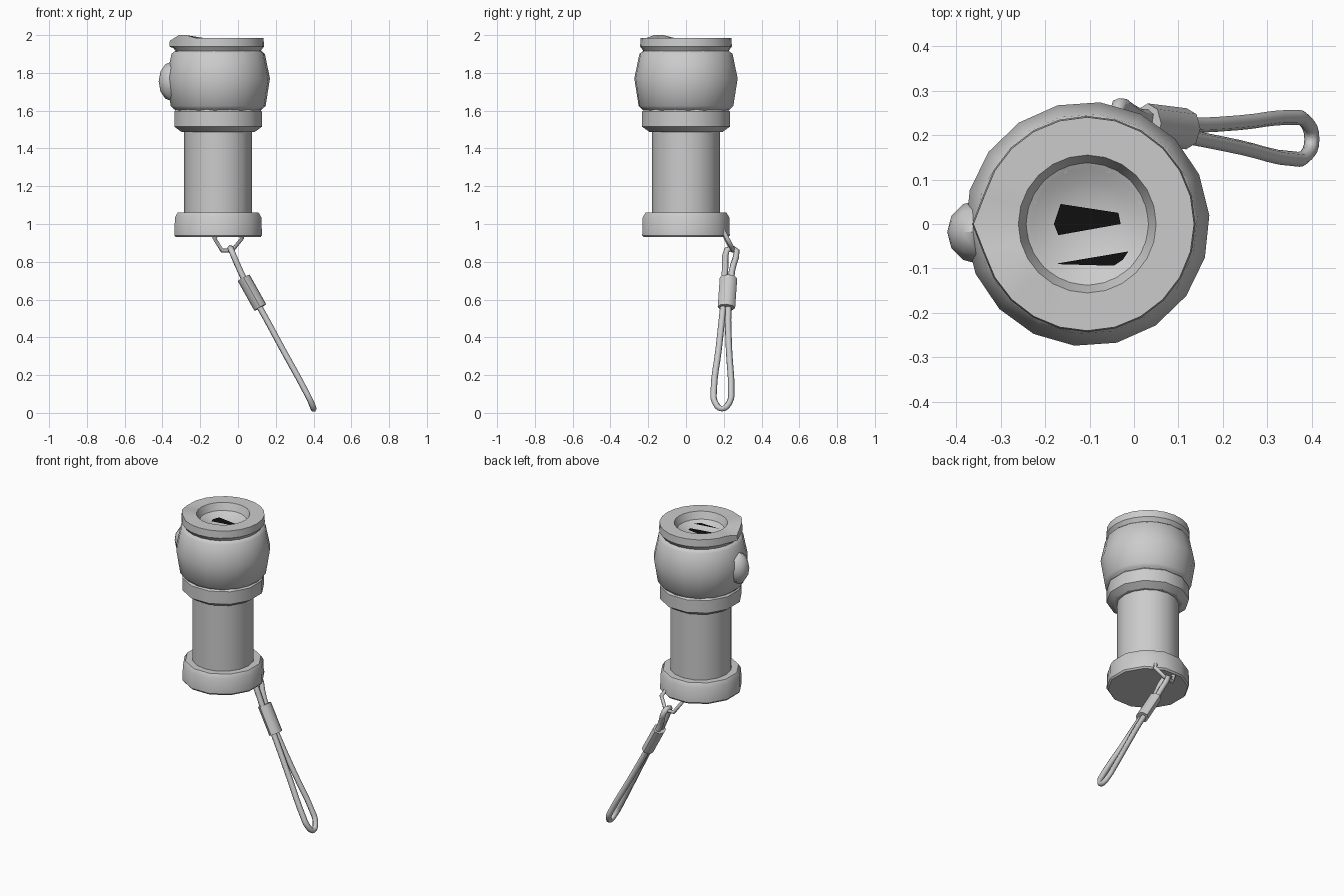
import bpy, bmesh, math
from mathutils import Vector

if "Cube" in bpy.data.objects:
    bpy.data.objects.remove(bpy.data.objects["Cube"])

CX, CY = -0.105, 0.0   # axis of the torch body


def finish(name, bm, angle=35):
    bmesh.ops.remove_doubles(bm, verts=bm.verts, dist=0.0004)
    bmesh.ops.recalc_face_normals(bm, faces=bm.faces)
    me = bpy.data.meshes.new(name)
    bm.to_mesh(me)
    bm.free()
    ob = bpy.data.objects.new(name, me)
    bpy.context.collection.objects.link(ob)
    bpy.ops.object.select_all(action='DESELECT')
    ob.select_set(True)
    bpy.context.view_layer.objects.active = ob
    bpy.ops.object.shade_smooth_by_angle(angle=math.radians(angle))
    return ob


def lathe(profile, sides, turn=0.0):
    """Revolve (radius, z) points around the torch axis."""
    bm = bmesh.new()
    rings = []
    for r, z in profile:
        rings.append([bm.verts.new((CX + r * math.cos(turn + math.tau * i / sides),
                                    CY + r * math.sin(turn + math.tau * i / sides), z))
                      for i in range(sides)])
    for a, b in zip(rings, rings[1:]):
        for i in range(sides):
            j = (i + 1) % sides
            bm.faces.new((a[i], a[j], b[j], b[i]))
    return bm


def cord(name, points, radius, cyclic):
    """Round tube through a few points."""
    cu = bpy.data.curves.new(name, 'CURVE')
    cu.dimensions = '3D'
    cu.bevel_depth = radius
    cu.bevel_resolution = 1
    cu.resolution_u = 4
    cu.use_fill_caps = True
    sp = cu.splines.new('BEZIER' if cyclic else 'POLY')
    if cyclic:
        sp.bezier_points.add(len(points) - 1)
        for p, co in zip(sp.bezier_points, points):
            p.co = co
            p.handle_left_type = p.handle_right_type = 'AUTO'
    else:
        sp.points.add(len(points) - 1)
        for p, co in zip(sp.points, points):
            p.co = (*co, 1)
    sp.use_cyclic_u = cyclic
    ob = bpy.data.objects.new(name, cu)
    bpy.context.collection.objects.link(ob)
    return ob


# bezel rim with lens recess and a small pointed lug on the left
bm = lathe([(0.225, 1.915), (0.235, 1.93), (0.243, 1.94), (0.24, 1.985), (0.155, 1.985),
            (0.137, 1.94), (0.125, 1.935)], 24)
for v in bm.verts:
    dx, dy = v.co.x - CX, v.co.y - CY
    r, a = math.hypot(dx, dy), math.degrees(math.atan2(dy, dx)) % 360
    if r > 0.238:
        if abs(a - 180) < 5:
            v.co.x -= 0.016
            if v.co.z > 1.96:
                v.co.z -= 0.015
        if abs(a - 217) < 9 and v.co.z > 1.96:
            v.co.z += 0.015
finish("bezel_rim", bm)

# dished reflector behind the rim
finish("reflector", lathe([(0.139, 1.942), (0.125, 1.935), (0.10, 1.92), (0.05, 1.905), (0, 1.90)], 16), 60)

# dark slots seen inside the reflector
dark = bpy.data.materials.new("dark_slot")
dark.diffuse_color = (0.005, 0.005, 0.005, 1)
dark.use_nodes = True
dark.node_tree.nodes["Principled BSDF"].inputs["Base Color"].default_value = dark.diffuse_color
for name, pts in (("slot_upper", [(-0.18, 0.0), (-0.165, 0.045), (-0.035, 0.025), (-0.03, 0.0), (-0.17, -0.025)]),
                  ("slot_lower", [(-0.18, -0.09), (0.015, -0.057), (-0.005, -0.095)])):
    bm = bmesh.new()
    face = bm.faces.new([bm.verts.new((x, y, 1.928)) for x, y in pts])
    if face.normal.z < 0:
        face.normal_flip()
    me = bpy.data.meshes.new(name)
    bm.normal_update()
    if bm.faces[:][0].normal.z < 0:
        bmesh.ops.reverse_faces(bm, faces=bm.faces[:])
    bm.to_mesh(me)
    bm.free()
    me.materials.append(dark)
    bpy.context.collection.objects.link(bpy.data.objects.new(name, me))

# barrel-shaped head
finish("head", lathe([(0.22, 1.92), (0.235, 1.912), (0.248, 1.90), (0.275, 1.77),
                      (0.252, 1.625), (0.238, 1.612), (0.225, 1.60)], 18, math.radians(4)), 40)

# collar under the head
finish("collar", lathe([(0.225, 1.61), (0.24, 1.595), (0.24, 1.515), (0.20, 1.487), (0.17, 1.487)],
                       12, math.radians(15)), 31)

# straight grip tube
finish("grip_tube", lathe([(0.18, 1.50), (0.18, 1.05)], 16))

# end cap with a flat bottom
finish("end_cap", lathe([(0.17, 1.06), (0.222, 1.06), (0.237, 1.035), (0.24, 0.94), (0.232, 0.93), (0, 0.93)],
                        12, math.radians(15)), 31)

# side switch button
bm = bmesh.new()
bmesh.ops.create_uvsphere(bm, u_segments=8, v_segments=6, radius=1)
for v in bm.verts:
    x, y, z = v.co.x, v.co.y, v.co.z
    v.co = (-0.35 + 0.07 * z, -0.018 + 0.072 * y, 1.755 + 0.105 * x)
finish("switch_button", bm, 50)

# metal link hanging from the end cap
cord("strap_link", [(-0.085, 0.185, 0.985), (-0.125, 0.212, 0.925), (-0.085, 0.245, 0.86), (-0.03, 0.25, 0.86),
                    (0.022, 0.217, 0.925), (-0.01, 0.185, 0.985)], 0.012, False)

# wrist cord: small loop at the link, long loop below the crimp
half = [(0.015, 0.745, 0.224, 0.018), (0.07, 0.635, 0.219, 0.014), (0.12, 0.55, 0.210, 0.014),
        (0.24, 0.33, 0.200, 0.028), (0.355, 0.12, 0.193, 0.046), (0.385, 0.06, 0.192, 0.04)]
side_a = [(x, y - w, z) for x, z, y, w in half]
side_b = [(x, y + w, z) for x, z, y, w in reversed(half)]
cord("wrist_cord", [(-0.04, 0.245, 0.872)] + side_a + [(0.4, 0.19, 0.022)] + side_b, 0.017, True)

# crimp sleeve joining the two strands
top, bottom = Vector((0.03, 0.225, 0.715)), Vector((0.118, 0.214, 0.558))
axis = bottom - top
bm = bmesh.new()
bmesh.ops.create_cone(bm, cap_ends=True, segments=8, radius1=0.042, radius2=0.042, depth=axis.length)
bmesh.ops.scale(bm, vec=(0.85, 1.1, 1), verts=bm.verts)
q = Vector((0, 0, 1)).rotation_difference(-axis.normalized())
bmesh.ops.rotate(bm, matrix=q.to_matrix(), verts=bm.verts)
bmesh.ops.translate(bm, vec=(top + bottom) / 2, verts=bm.verts)
finish("crimp_sleeve", bm, 50)
